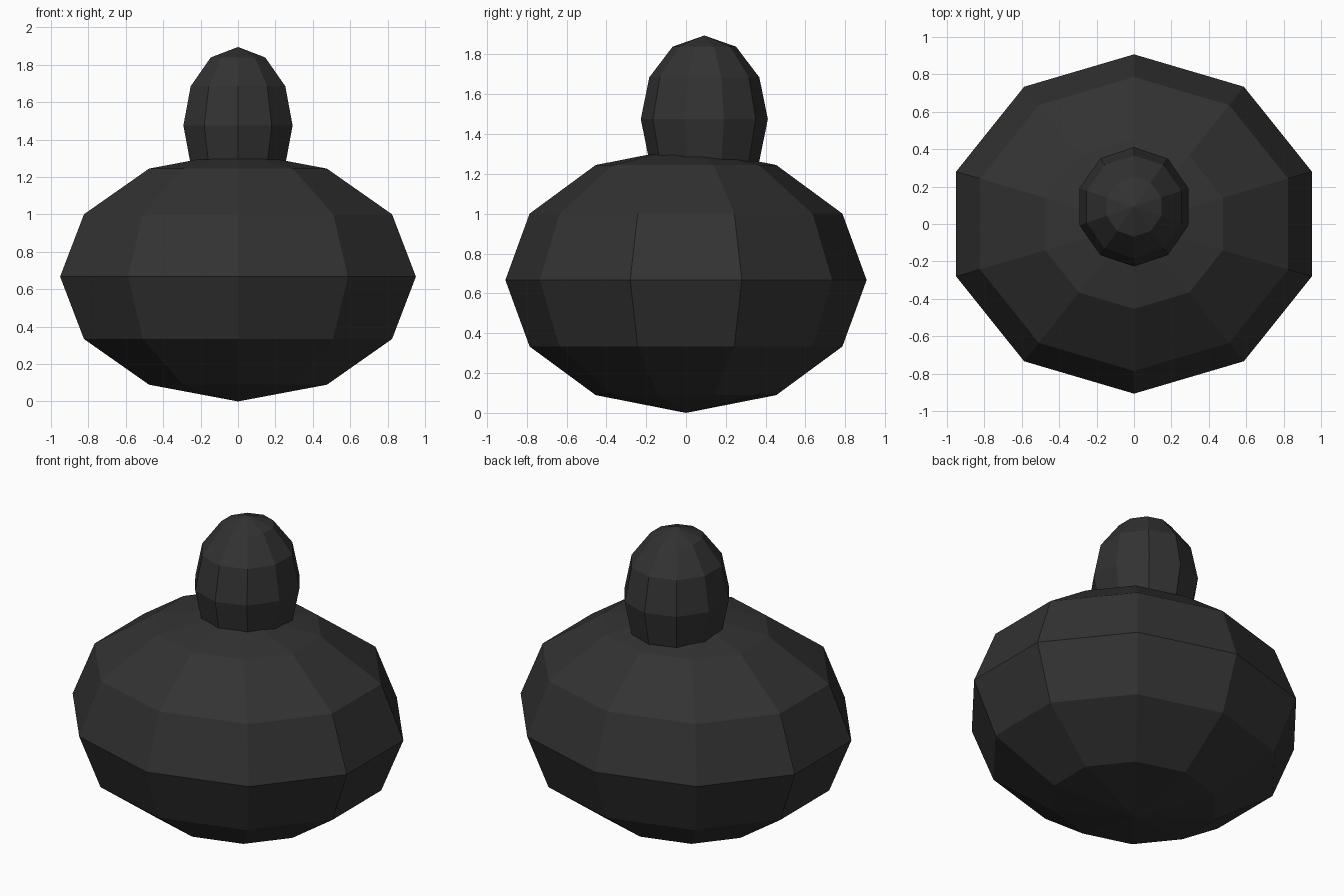
import bpy

if "Cube" in bpy.data.objects:
    bpy.data.objects.remove(bpy.data.objects["Cube"])

# Single dark colour
mat = bpy.data.materials.new("charcoal")
mat.diffuse_color = (0.032, 0.032, 0.032, 1)
mat.use_nodes = True
mat.node_tree.nodes["Principled BSDF"].inputs["Base Color"].default_value = mat.diffuse_color


def faceted_ball(name, centre, radii):
    """Flat-shaded ten-sided ball with six bands."""
    bpy.ops.mesh.primitive_uv_sphere_add(segments=10, ring_count=6, radius=1, location=centre)
    ob = bpy.context.object
    ob.name = name
    ob.scale = radii
    bpy.ops.object.transform_apply(location=False, rotation=False, scale=True)
    # turn corners onto the x axis if the primitive starts elsewhere
    ob.data.materials.append(mat)
    bpy.ops.object.shade_flat()
    return ob


# Wide squashed body
faceted_ball("body", (0, 0, 0.667), (1.0, 0.907, 0.667))

# Upright egg-shaped knob, set towards the back
faceted_ball("head", (0, 0.092, 1.475), (0.307, 0.319, 0.42))
